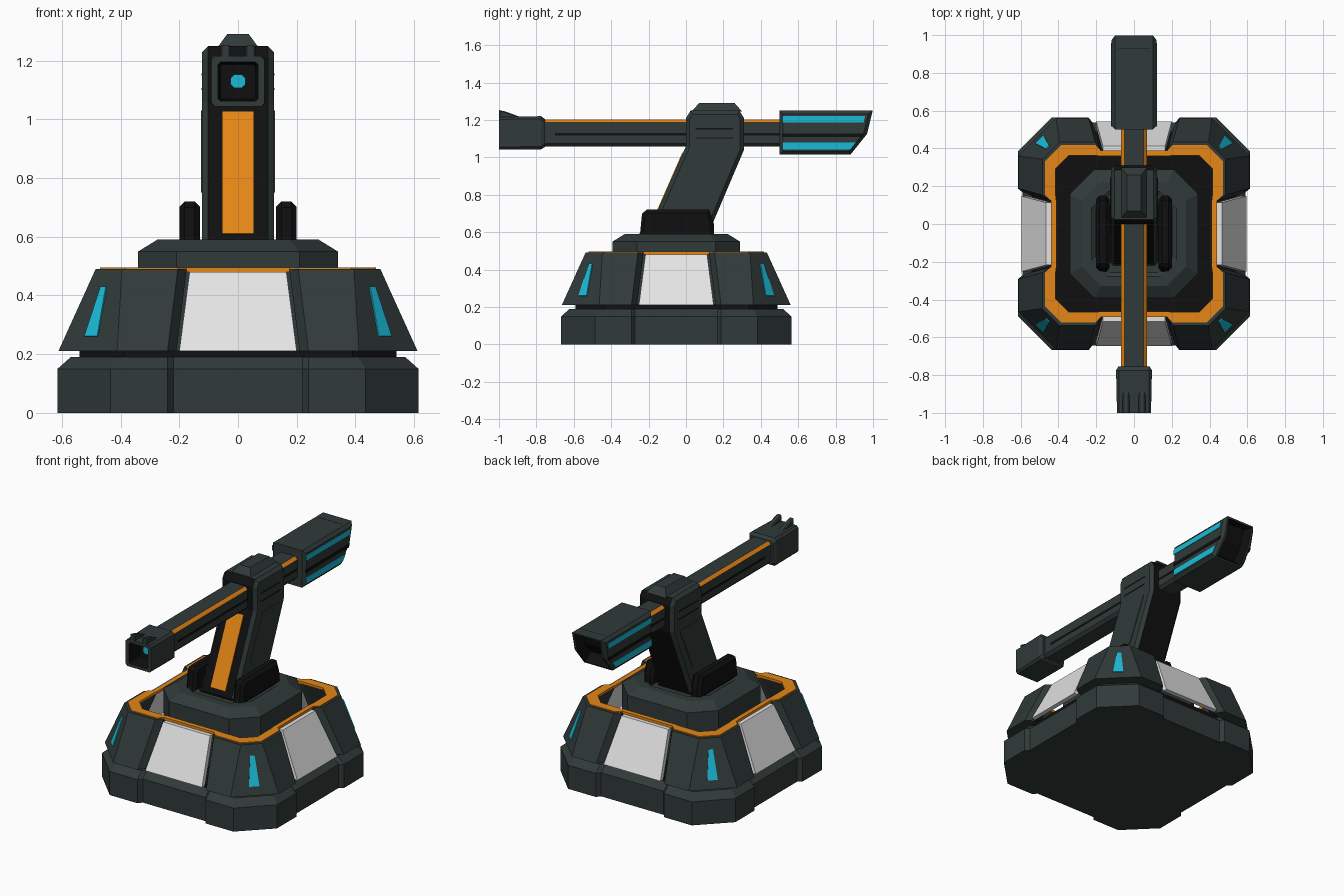
import bpy, bmesh
from mathutils import Vector

if "Cube" in bpy.data.objects:
    bpy.data.objects.remove(bpy.data.objects["Cube"])

CY = -0.052  # centre of the base along y


def material(name, rgb):
    m = bpy.data.materials.new(name)
    m.use_nodes = True
    m.diffuse_color = (*rgb, 1)
    m.node_tree.nodes["Principled BSDF"].inputs["Base Color"].default_value = (*rgb, 1)
    return m


MATS = [material("dark_slate", (0.03, 0.042, 0.041)),
        material("black", (0.005, 0.005, 0.005)),
        material("orange", (0.78, 0.24, 0.008)),
        material("cyan", (0.01, 0.5, 0.68)),
        material("light_grey", (0.78, 0.78, 0.78))]
SLATE, BLACK, ORANGE, CYAN, WHITE = range(5)


def finish(name, bm, rule=None):
    bmesh.ops.recalc_face_normals(bm, faces=bm.faces)
    bm.normal_update()
    if rule:
        for f in bm.faces:
            f.material_index = rule(f)
    mesh = bpy.data.meshes.new(name)
    bm.to_mesh(mesh)
    bm.free()
    for m in MATS:
        mesh.materials.append(m)
    obj = bpy.data.objects.new(name, mesh)
    bpy.context.collection.objects.link(obj)
    return obj


def loft(name, loops, bands=SLATE, caps=(SLATE, SLATE), rule=None, closed=False):
    """Skin matching loops; bands gives one colour or a colour per band."""
    bm = bmesh.new()
    rings = [[bm.verts.new(p) for p in loop] for loop in loops]
    pairs = list(zip(rings, rings[1:] + rings[:1]))
    for i, (a, b) in enumerate(pairs if closed else pairs[:-1]):
        for j in range(len(a)):
            k = (j + 1) % len(a)
            f = bm.faces.new((a[j], a[k], b[k], b[j]))
            f.material_index = bands if isinstance(bands, int) else bands[i]
    if not closed:
        for ring, colour in zip((rings[0], rings[-1]), caps):
            bm.faces.new(ring).material_index = colour
    return finish(name, bm, rule)


def plate(name, corners, colour, thick=0.004):
    c = [Vector(p) for p in corners]
    n = (c[1] - c[0]).cross(c[2] - c[0]).normalized() * thick
    return loft(name, [[p - n for p in c], [p + n for p in c]], colour, (colour, colour))


def side_prism(profile, x0, x1, bevel):
    """Extrude a (y, z) profile along x and chamfer its two outlines."""
    bm = bmesh.new()
    ends = [[bm.verts.new((x, y, z)) for y, z in profile] for x in (x0, x1)]
    caps = [bm.faces.new(e) for e in ends]
    for j in range(len(profile)):
        k = (j + 1) % len(profile)
        bm.faces.new((ends[0][j], ends[0][k], ends[1][k], ends[1][j]))
    bmesh.ops.recalc_face_normals(bm, faces=bm.faces)
    edges = list({e for f in caps for e in f.edges})
    bmesh.ops.bevel(bm, geom=edges, offset=bevel, segments=1, affect='EDGES')
    bmesh.ops.recalc_face_normals(bm, faces=bm.faces)
    bm.normal_update()
    return bm


def turn(x, y, k):
    for _ in range(k):
        x, y = -y, x
    return x, y + CY


def quadrant(h, c, g, s, n, z, k):
    """Corner outline: half size, chamfer, gap half width, slope, notch depth."""
    pts = [(g, n - h), (g + s, -h), (h - c, -h), (h, c - h), (h, -g - s), (h - n, -g)]
    return [(*turn(x, y, k), z) for x, y in pts]


def outline(h, c, g, s, n, z):
    return [p for k in range(4) for p in quadrant(h, c, g, s, n, z, k)]


def octagon(h, c, z):
    pts = [(c - h, -h), (h - c, -h), (h, c - h), (h, h - c)]
    pts += [(-x, -y) for x, y in pts]
    return [(x, y + CY, z) for x, y in pts]


def section(y, hx, z0, z1, c):
    """Chamfered rectangle across the barrel."""
    return [(c - hx, y, z0), (hx - c, y, z0), (hx, y, z0 + c), (hx, y, z1 - c),
            (hx - c, y, z1), (c - hx, y, z1), (-hx, y, z1 - c), (-hx, y, z0 + c)]


# Base foot and neck
loft("base_foot", [outline(0.615, 0.18, 0.22, 0.02, 0.025, 0),
                   outline(0.615, 0.18, 0.22, 0.02, 0.025, 0.15),
                   outline(0.57, 0.16, 0.22, 0.02, 0.025, 0.19)])
loft("base_neck", [octagon(0.54, 0.15, 0.18), octagon(0.54, 0.15, 0.212)], BLACK, (BLACK, BLACK))

# Four sloped armour corners, with light slits, and four pale panels between them
for k in range(4):
    paths = [quadrant(0.612, 0.2, 0.21, 0.03, 0.05, 0.21, k),
             quadrant(0.485, 0.09, 0.175, 0.03, 0.045, 0.49, k),
             quadrant(0.42, 0.07, 0.175, 0.02, 0.01, 0.49, k),
             quadrant(0.53, 0.16, 0.21, 0.02, 0.01, 0.21, k)]
    loft("armour_corner", list(zip(*paths)), SLATE, (BLACK, BLACK))
    slit = []
    for z, w in ((0.26, 0.022), (0.43, 0.009)):
        m = 0.512 - 0.25 * (z - 0.21)
        ends = [(*turn(m + d, d - m, k), z) for d in (-w, w)]
        slit += ends if not slit else ends[::-1]
    plate("corner_light", slit, CYAN)
    panel = []
    for z, w, d in ((0.21, 0.2, 0.595), (0.48, 0.165, 0.465)):
        panel.append([(*turn(x, y, k), z) for x, y in
                      ((-w, -d), (w, -d), (w, 0.03 - d), (-w, 0.03 - d))])
    loft("side_panel", panel, WHITE, (WHITE, WHITE))

# Orange rim around the open top
rim = [outline(h, c, 0.175, 0.03, n, z) for h, c, n, z in
       ((0.47, 0.085, 0.03, 0.48), (0.47, 0.085, 0.03, 0.496),
        (0.415, 0.07, 0.004, 0.496), (0.415, 0.07, 0.004, 0.48))]
loft("rim", rim, ORANGE, closed=True)

# Turntable with a shallow well
loft("turntable", [octagon(0.34, 0.13, 0.2), octagon(0.34, 0.13, 0.55),
                   octagon(0.275, 0.1, 0.59), octagon(0.225, 0.085, 0.59),
                   octagon(0.205, 0.08, 0.575)])
loft("turntable_well", [octagon(0.17, 0.06, 0.57), octagon(0.17, 0.06, 0.579)],
     BLACK, (BLACK, BLACK))

# Brackets beside the arm
for s in (1, -1):
    bm = side_prism([(-0.26, 0.57), (0.15, 0.57), (0.15, 0.64), (0.125, 0.72),
                     (-0.21, 0.72), (-0.235, 0.7), (-0.245, 0.6)], s * 0.13, s * 0.2, 0.018)
    finish("arm_bracket", bm, lambda f: BLACK)

# Slanted arm and its head
arm = [(-0.215, 0.57), (0.11, 0.57), (0.31, 1.04), (0.31, 1.21), (0.285, 1.25),
       (0.025, 1.25), (0, 1.21), (0, 1.06)]
finish("arm", side_prism(arm, -0.122, 0.122, 0.02),
       lambda f: BLACK if abs(f.normal.x) < 0.1 and abs(f.normal.y) > 0.8 else SLATE)
loft("head_cap", [[(-0.07, 0.03, 1.245), (0.07, 0.03, 1.245), (0.07, 0.3, 1.245), (-0.07, 0.3, 1.245)],
                  [(-0.037, 0.07, 1.29), (0.037, 0.07, 1.29), (0.037, 0.26, 1.29), (-0.037, 0.26, 1.29)]])


def front_y(z):
    return -0.215 + (z - 0.57) * 0.215 / 0.49


plate("arm_stripe", [(-0.052, front_y(0.61), 0.61), (0.052, front_y(0.61), 0.61),
                     (0.052, front_y(1.025), 1.025), (-0.052, front_y(1.025), 1.025)], ORANGE)
for s in (1, -1):
    x = s * 0.122
    plate("arm_side_plate", [(x, -0.06, 0.75), (x, 0.11, 0.75), (x, 0.24, 1.03), (x, 0.07, 1.03)], SLATE)
    for z in (1.1, 1.15):
        plate("head_groove", [(x, 0.05, z), (x, 0.25, z), (x, 0.25, z + 0.006), (x, 0.05, z + 0.006)],
              BLACK, 0.002)

# Barrel with orange upper edges and side grooves
loft("barrel", [section(y, 0.068, 1.057, 1.203, 0.018) for y in (-0.77, 0.52)],
     rule=lambda f: ORANGE if 0.3 < f.normal.z < 0.9 else SLATE)
for s in (1, -1):
    x = s * 0.068
    plate("barrel_groove", [(x, -0.7, 1.117), (x, 0.5, 1.117), (x, 0.5, 1.13), (x, -0.7, 1.13)],
          BLACK, 0.002)

# Hollow muzzle with a lamp and two sight fins
loft("muzzle", [section(-0.755, 0.083, 1.055, 1.205, 0.015), section(-0.775, 0.095, 1.043, 1.22, 0.015),
                section(-1, 0.09, 1.043, 1.215, 0.012), section(-1, 0.068, 1.062, 1.195, 0.008),
                section(-0.9, 0.06, 1.07, 1.187, 0.008)],
     [SLATE, SLATE, SLATE, BLACK], (SLATE, BLACK))
loft("muzzle_lamp", [section(y, 0.025, 1.107, 1.153, 0.012) for y in (-0.92, -0.895)],
     CYAN, (CYAN, CYAN))
for s in (1, -1):
    finish("sight_fin", side_prism([(-1, 1.21), (-1, 1.253), (-0.965, 1.245), (-0.87, 1.21)],
                                   s * 0.025, s * 0.06, 0.006))

# Counterweight with a hollow rear and light strips
bm = side_prism([(0.5, 1.015), (0.5, 1.25), (0.998, 1.25), (0.968, 1.125), (0.88, 1.015)],
                -0.118, 0.118, 0.018)
rear = [f for f in bm.faces if abs(f.normal.x) < 0.1 and f.normal.y > 0.5]
bmesh.ops.inset_region(bm, faces=rear, thickness=0.015)
walls = bmesh.ops.inset_region(bm, faces=rear, thickness=0.008, depth=-0.07)["faces"]
for f in rear + walls:
    f.material_index = BLACK
finish("counterweight", bm)
for s in (1, -1):
    x = s * 0.118
    for name, z0, z1, y0, y1, colour in (("upper_light", 1.187, 1.22, 0.95, 0.957, CYAN),
                                         ("lower_light", 1.042, 1.08, 0.88, 0.91, CYAN),
                                         ("counterweight_groove", 1.108, 1.128, 0.94, 0.95, BLACK)):
        plate(name, [(x, 0.515, z0), (x, y0, z0), (x, y1, z1), (x, 0.515, z1)], colour, 0.003)
